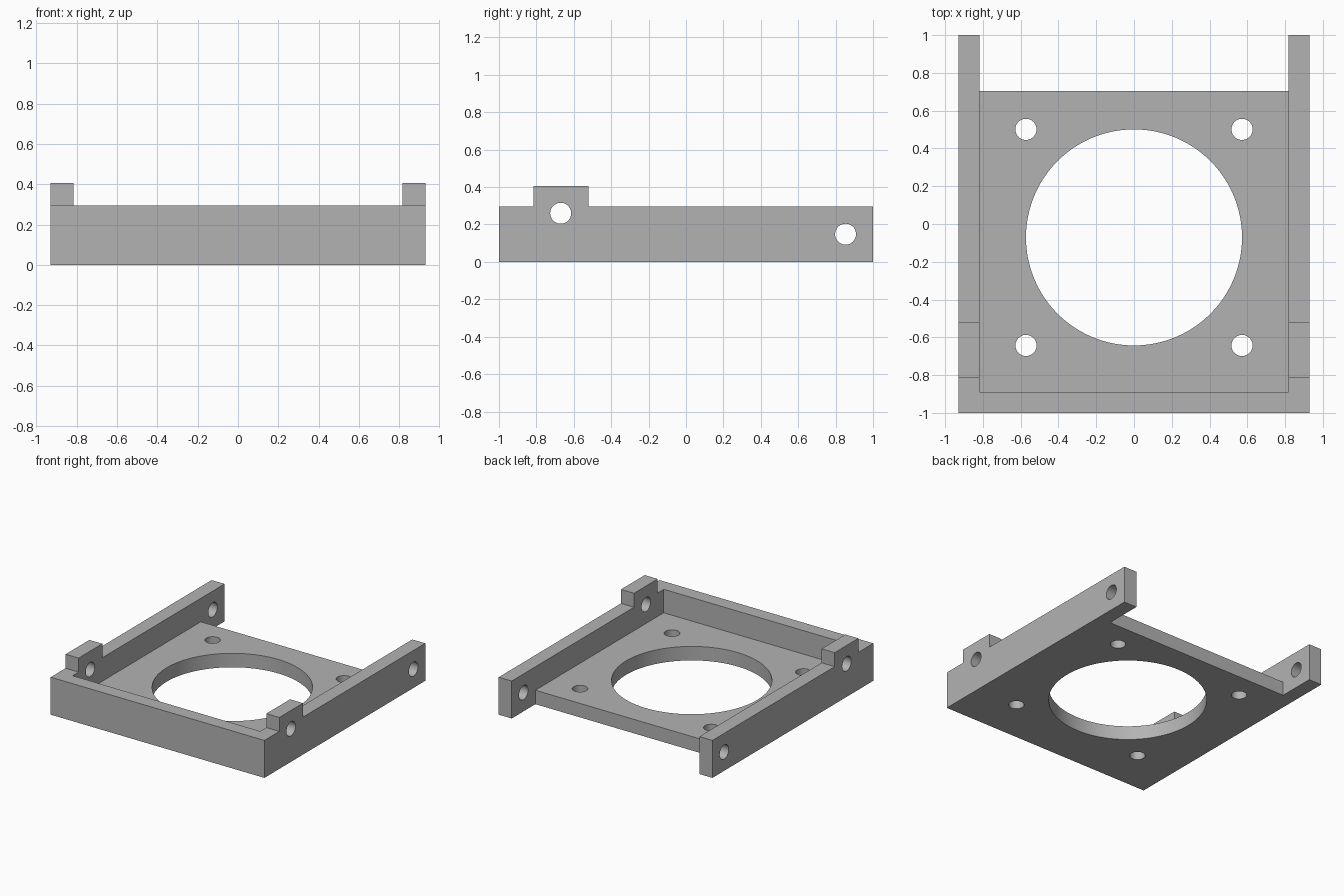
import bpy
import math

if "Cube" in bpy.data.objects:
    bpy.data.objects.remove(bpy.data.objects["Cube"], do_unlink=True)

# Main dimensions
HALF_X, HALF_Y = 0.93, 1.0
INNER_X = 0.817
WALL_INNER_Y = -0.89
PLATE_BACK = 0.705
PLATE_TOP = 0.11
RAIL_TOP = 0.295
TAB_TOP = 0.405
TAB_FRONT, TAB_BACK = -0.815, -0.52
BORE, BORE_Y = 0.572, -0.071
HOLE = 0.056
OVER = 0.2

grey = bpy.data.materials.new("plain_grey")
grey.use_nodes = True
colour = (0.45, 0.45, 0.45, 1)
grey.diffuse_color = colour
grey.node_tree.nodes["Principled BSDF"].inputs["Base Color"].default_value = colour


def box(name, x, y, z):
    """Box from (min, max) ranges."""
    bpy.ops.mesh.primitive_cube_add(size=1)
    ob = bpy.context.object
    ob.name = name
    ob.location = [(a + b) / 2 for a, b in (x, y, z)]
    ob.scale = [b - a for a, b in (x, y, z)]
    bpy.ops.object.transform_apply(location=True, scale=True)
    return ob


def rod(name, radius, depth, location, along_x=False, sides=48):
    bpy.ops.mesh.primitive_cylinder_add(
        vertices=sides, radius=radius, depth=depth, location=location,
        rotation=(0, math.pi / 2 if along_x else 0, 0))
    ob = bpy.context.object
    ob.name = name
    return ob


def carve(target, cutter):
    """Subtract the cutter, then remove it."""
    cutter.hide_render = True
    mod = target.modifiers.new("carve", "BOOLEAN")
    mod.operation = "DIFFERENCE"
    mod.solver = "EXACT"
    mod.object = cutter
    bpy.context.view_layer.objects.active = target
    bpy.ops.object.modifier_apply(modifier=mod.name)
    bpy.data.objects.remove(cutter, do_unlink=True)


# Solid block that the one-piece bracket is milled from
bracket = box("mounting_bracket", (-HALF_X, HALF_X), (-HALF_Y, HALF_Y), (0, TAB_TOP))
bracket.data.materials.clear()
bracket.data.materials.append(grey)

# Step down to rail height in front of and behind the tabs
wide = (-HALF_X - OVER, HALF_X + OVER)
high = (RAIL_TOP, TAB_TOP + OVER)
carve(bracket, box("front_step", wide, (-HALF_Y - OVER, TAB_FRONT), high))
carve(bracket, box("back_step", wide, (TAB_BACK, HALF_Y + OVER), high))

# Tray pocket above the plate, and open gap between the rail ends
inner = (-INNER_X, INNER_X)
carve(bracket, box("pocket", inner, (WALL_INNER_Y, HALF_Y + OVER), (PLATE_TOP, TAB_TOP + OVER)))
carve(bracket, box("rail_gap", inner, (PLATE_BACK, HALF_Y + OVER), (-OVER, TAB_TOP)))

# Central bore with four screw holes on a square around it
carve(bracket, rod("bore", BORE, 1, (0, BORE_Y, 0), sides=96))
for sx in (-1, 1):
    for sy in (-1, 1):
        carve(bracket, rod("screw_hole", HOLE, 1, (sx * BORE, BORE_Y + sy * BORE, 0)))

# Pivot holes through both rails
for y, z in ((-0.67, 0.26), (0.853, 0.148)):
    carve(bracket, rod("pivot_hole", HOLE, 3, (0, y, z), along_x=True))

bpy.ops.object.select_all(action="DESELECT")
bracket.select_set(True)
bpy.context.view_layer.objects.active = bracket
bpy.ops.object.shade_smooth_by_angle(angle=math.radians(30))
